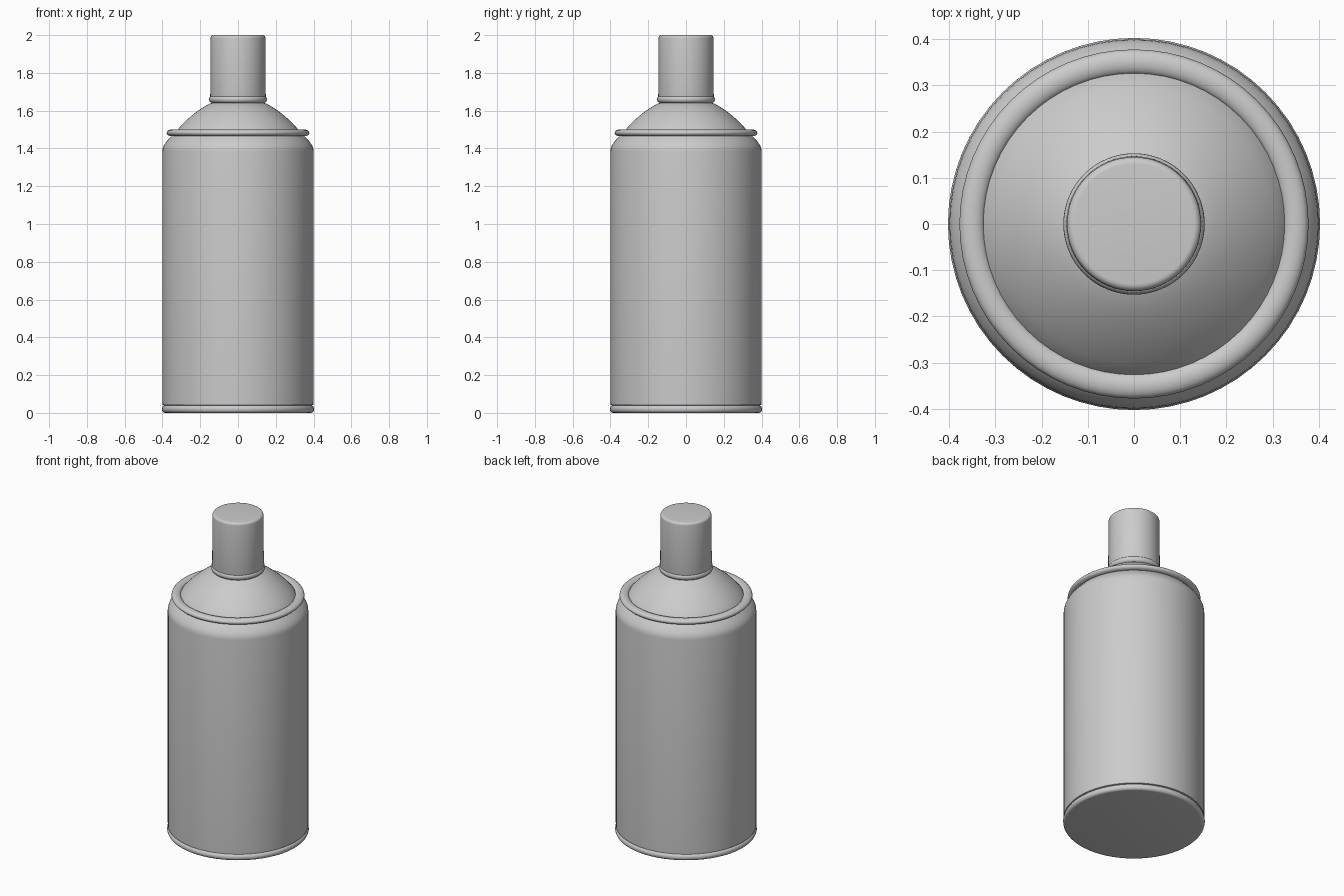
import bpy, bmesh, math

if "Cube" in bpy.data.objects:
    bpy.data.objects.remove(bpy.data.objects["Cube"])

SEGMENTS = 64


def arc(cr, cz, rr, rz, a0, a1, n):
    """Points (radius, z) along an elliptical arc, angles in degrees."""
    pts = []
    for i in range(n + 1):
        a = math.radians(a0 + (a1 - a0) * i / n)
        pts.append((cr + rr * math.cos(a), cz + rz * math.sin(a)))
    return pts


def lathe(name, profile, closed=False):
    """Revolve a (radius, z) profile about z; open profiles get flat end caps."""
    bm = bmesh.new()
    rings = []
    for r, z in profile:
        rings.append([bm.verts.new((r * math.cos(2 * math.pi * s / SEGMENTS),
                                    r * math.sin(2 * math.pi * s / SEGMENTS), z))
                      for s in range(SEGMENTS)])
    pairs = list(zip(rings, rings[1:]))
    if closed:
        pairs.append((rings[-1], rings[0]))
    else:
        bm.faces.new(rings[0])
        bm.faces.new(rings[-1])
    for a, b in pairs:
        for s in range(SEGMENTS):
            t = (s + 1) % SEGMENTS
            bm.faces.new((a[s], a[t], b[t], b[s]))
    bmesh.ops.recalc_face_normals(bm, faces=bm.faces)
    mesh = bpy.data.meshes.new(name)
    bm.to_mesh(mesh)
    bm.free()
    obj = bpy.data.objects.new(name, mesh)
    bpy.context.collection.objects.link(obj)
    bpy.ops.object.select_all(action='DESELECT')
    obj.select_set(True)
    bpy.context.view_layer.objects.active = obj
    bpy.ops.object.shade_smooth_by_angle(angle=math.radians(35))
    return obj


# Can body: bottom bead, straight wall, rounded shoulder
lathe("can_body",
      arc(0.385, 0.02, 0.018, 0.02, -90, 75, 10)
      + [(0.399, 0.042), (0.40, 0.06), (0.40, 1.385), (0.398, 1.402),
         (0.392, 1.417), (0.38, 1.435), (0.365, 1.452), (0.35, 1.468)])

# Rolled rim around the shoulder
lathe("shoulder_rim", arc(0.351, 1.4825, 0.027, 0.0175, 0, 337.5, 15), closed=True)

# Domed top
lathe("dome", [(0.335, 1.475), (0.322, 1.497), (0.30, 1.522), (0.27, 1.552),
               (0.24, 1.578), (0.21, 1.601), (0.18, 1.621), (0.15, 1.637),
               (0.12, 1.648)])

# Bead at the foot of the cap
lathe("cap_bead", arc(0.135, 1.66, 0.018, 0.019, -90, 90, 10))

# Cap with softened top edge
lathe("cap", [(0.14, 1.64), (0.147, 1.675)]
      + arc(0.13, 1.985, 0.015, 0.015, 0, 90, 6))
